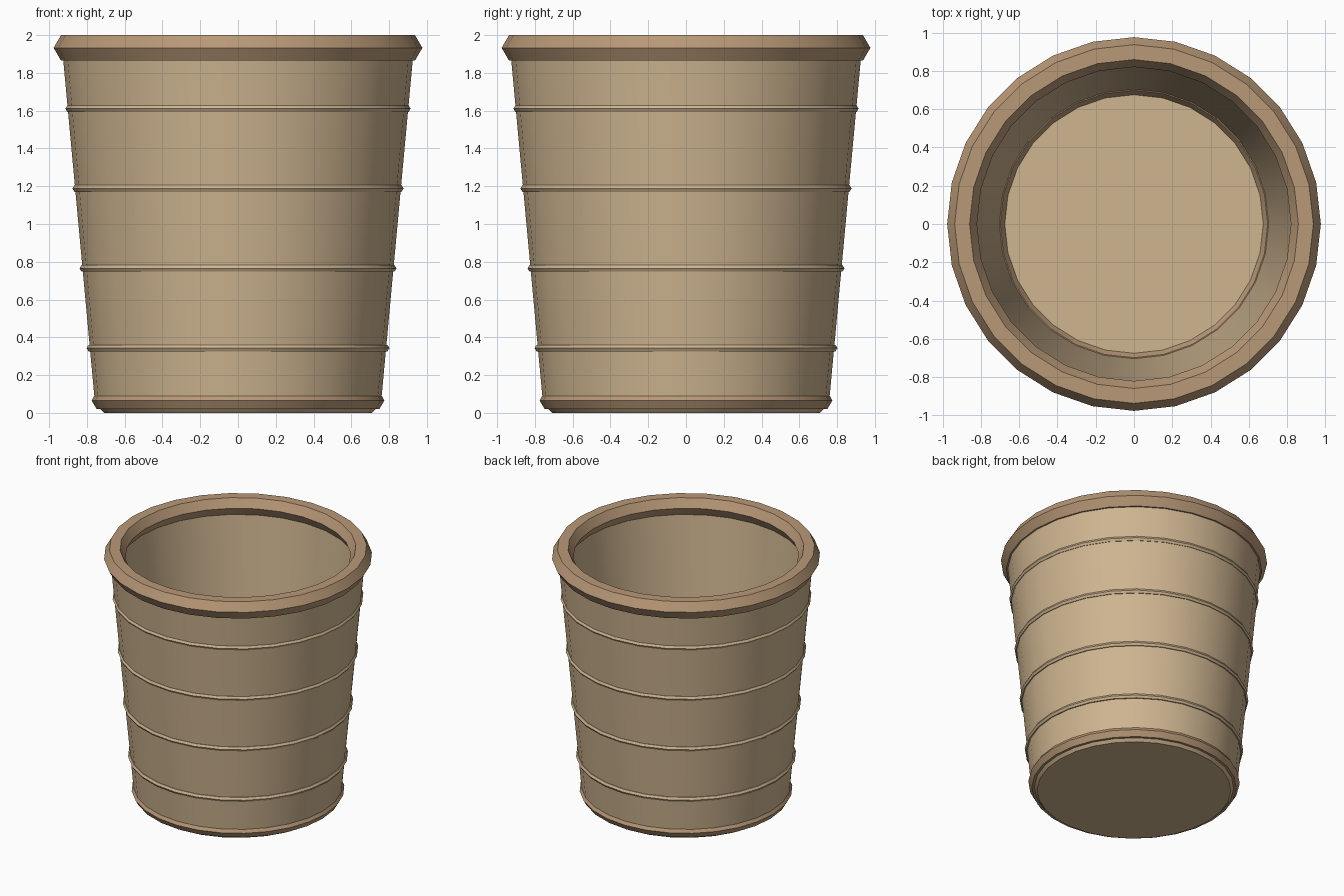
import bpy, bmesh, math

if "Cube" in bpy.data.objects:
    bpy.data.objects.remove(bpy.data.objects["Cube"])

SIDES = 28


def material(name, color):
    m = bpy.data.materials.new(name)
    m.diffuse_color = (*color, 1)
    m.use_nodes = True
    m.node_tree.nodes["Principled BSDF"].inputs["Base Color"].default_value = m.diffuse_color
    return m


BODY = material("light_tan", (0.62, 0.46, 0.28))
TRIM = material("brown_trim", (0.48, 0.315, 0.185))


def finish(obj, name, mat):
    obj.name = name
    obj.data.materials.append(mat)
    bpy.ops.object.select_all(action='DESELECT')
    obj.select_set(True)
    bpy.context.view_layer.objects.active = obj
    bpy.ops.object.shade_smooth_by_angle(angle=math.radians(25))


def ring(name, radius, thickness, z, mat):
    """Hoop with a six-sided cross-section."""
    bpy.ops.mesh.primitive_torus_add(
        major_segments=SIDES, minor_segments=6, major_radius=radius,
        minor_radius=thickness, location=(0, 0, z))
    finish(bpy.context.object, name, mat)


def lathe(name, profile, mat):
    """Spin an (r, z) profile, capping both open ends with flat discs."""
    bm = bmesh.new()
    loops = []
    for r, z in profile:
        loops.append([bm.verts.new((r * math.cos(2 * math.pi * i / SIDES),
                                    r * math.sin(2 * math.pi * i / SIDES), z))
                      for i in range(SIDES)])
    for a, b in zip(loops, loops[1:]):
        for i in range(SIDES):
            j = (i + 1) % SIDES
            bm.faces.new((a[i], a[j], b[j], b[i]))
    bm.faces.new(loops[0][::-1])
    bm.faces.new(loops[-1])
    bmesh.ops.recalc_face_normals(bm, faces=bm.faces)
    mesh = bpy.data.meshes.new(name)
    bm.to_mesh(mesh)
    bm.free()
    obj = bpy.data.objects.new(name, mesh)
    bpy.context.collection.objects.link(obj)
    finish(obj, name, mat)


# Tapered hollow body: underside, outer wall, lip, inner wall, floor
lathe("bin_body", [(0.71, 0), (0.757, 0.05), (0.93, 1.92),
                   (0.87, 1.92), (0.70, 0.07)], BODY)

# Rolled rim and base ring
ring("rim", 0.898, 0.078, 1.9325, TRIM)
ring("base_ring", 0.724, 0.051, 0.066, TRIM)

# Four thin ribs following the taper
for k in range(4):
    z = 0.343 + 0.4225 * k
    ring(f"rib_{k + 1}", 0.751 + 0.0885 * z, 0.02, z, BODY)
